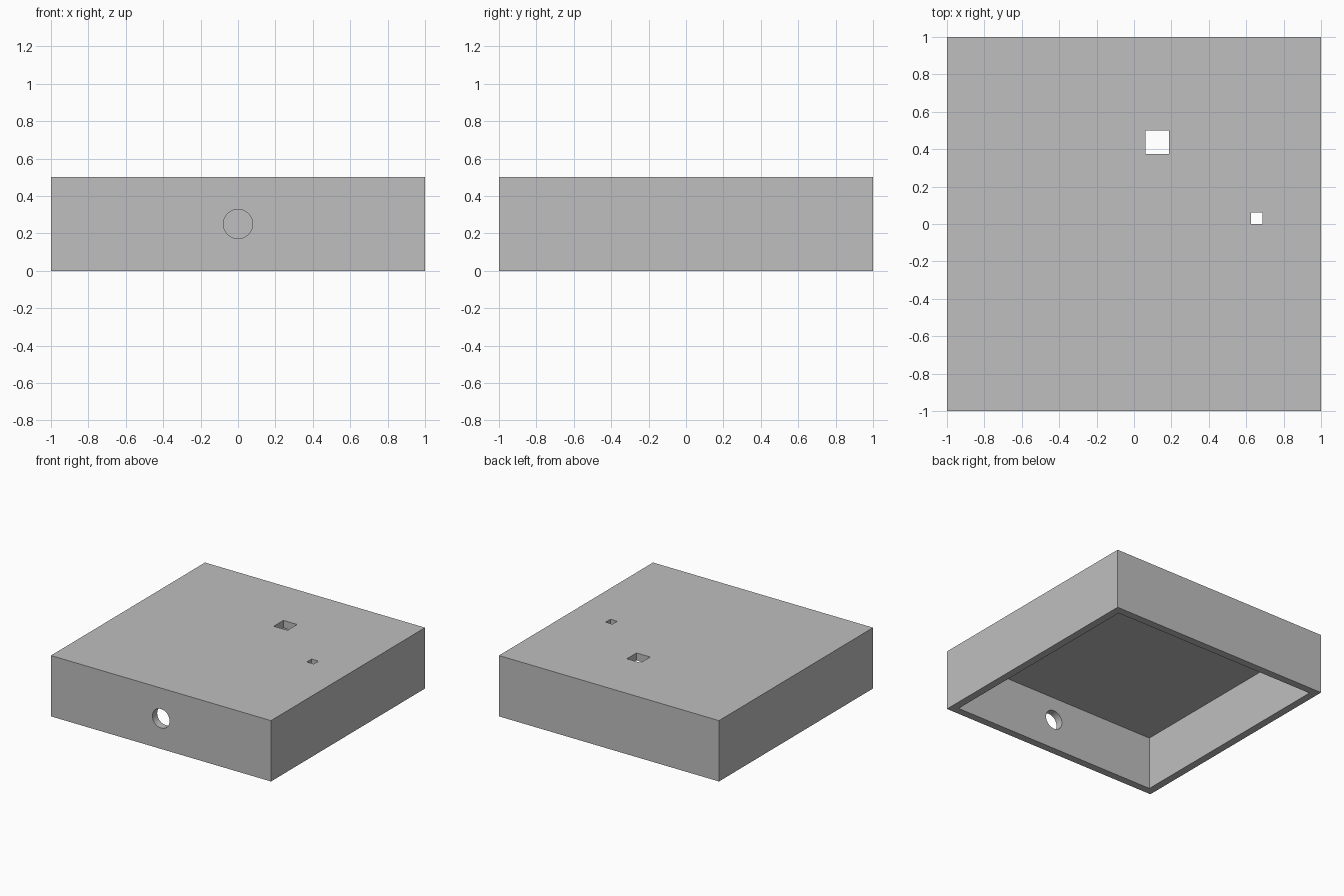
import bpy
import math

if "Cube" in bpy.data.objects:
    bpy.data.objects.remove(bpy.data.objects["Cube"], do_unlink=True)

WALL = 0.0625
HEIGHT = 0.5


def make_material(name, color):
    mat = bpy.data.materials.new(name)
    mat.use_nodes = True
    mat.diffuse_color = color
    mat.node_tree.nodes["Principled BSDF"].inputs["Base Color"].default_value = color
    return mat


def box(name, low, high):
    """Axis-aligned box between two corners."""
    centre = [(a + b) / 2 for a, b in zip(low, high)]
    bpy.ops.mesh.primitive_cube_add(size=1, location=centre)
    obj = bpy.context.object
    obj.name = name
    obj.scale = [b - a for a, b in zip(low, high)]
    bpy.ops.object.transform_apply(location=True, rotation=True, scale=True)
    return obj


def cut(target, cutter):
    """Subtract the cutter from the target, then discard it."""
    cutter.hide_render = True
    mod = target.modifiers.new("cut", "BOOLEAN")
    mod.operation = "DIFFERENCE"
    mod.solver = "EXACT"
    mod.object = cutter
    bpy.context.view_layer.objects.active = target
    bpy.ops.object.modifier_apply(modifier=mod.name)
    bpy.data.objects.remove(cutter, do_unlink=True)


# Outer shell of the enclosure
lid = box("enclosure_lid", (-1, -1, 0), (1, 1, HEIGHT))

# Hollow interior, open at the bottom
inner = 1 - WALL
cut(lid, box("cavity_cutter", (-inner, -inner, -0.1), (inner, inner, HEIGHT - WALL)))

# Square openings through the top: near corner and side length
for x, y, side in ((WALL, 0.375, 2 * WALL), (0.625, 0, WALL)):
    cut(lid, box("slot_cutter", (x, y, 0.4), (x + side, y + side, 0.6)))

# Round cable hole through the front wall
bpy.ops.mesh.primitive_cylinder_add(
    vertices=48, radius=0.078, depth=0.2,
    location=(0, -1, HEIGHT / 2), rotation=(math.pi / 2, 0, 0))
cut(lid, bpy.context.object)

# Single grey finish
lid.data.materials.clear()
lid.data.materials.append(make_material("plain grey", (0.52, 0.52, 0.52, 1)))

# Smooth hole wall, crisp edges everywhere else
bpy.ops.object.select_all(action="DESELECT")
lid.select_set(True)
bpy.context.view_layer.objects.active = lid
bpy.ops.object.shade_smooth_by_angle(angle=math.radians(30))
